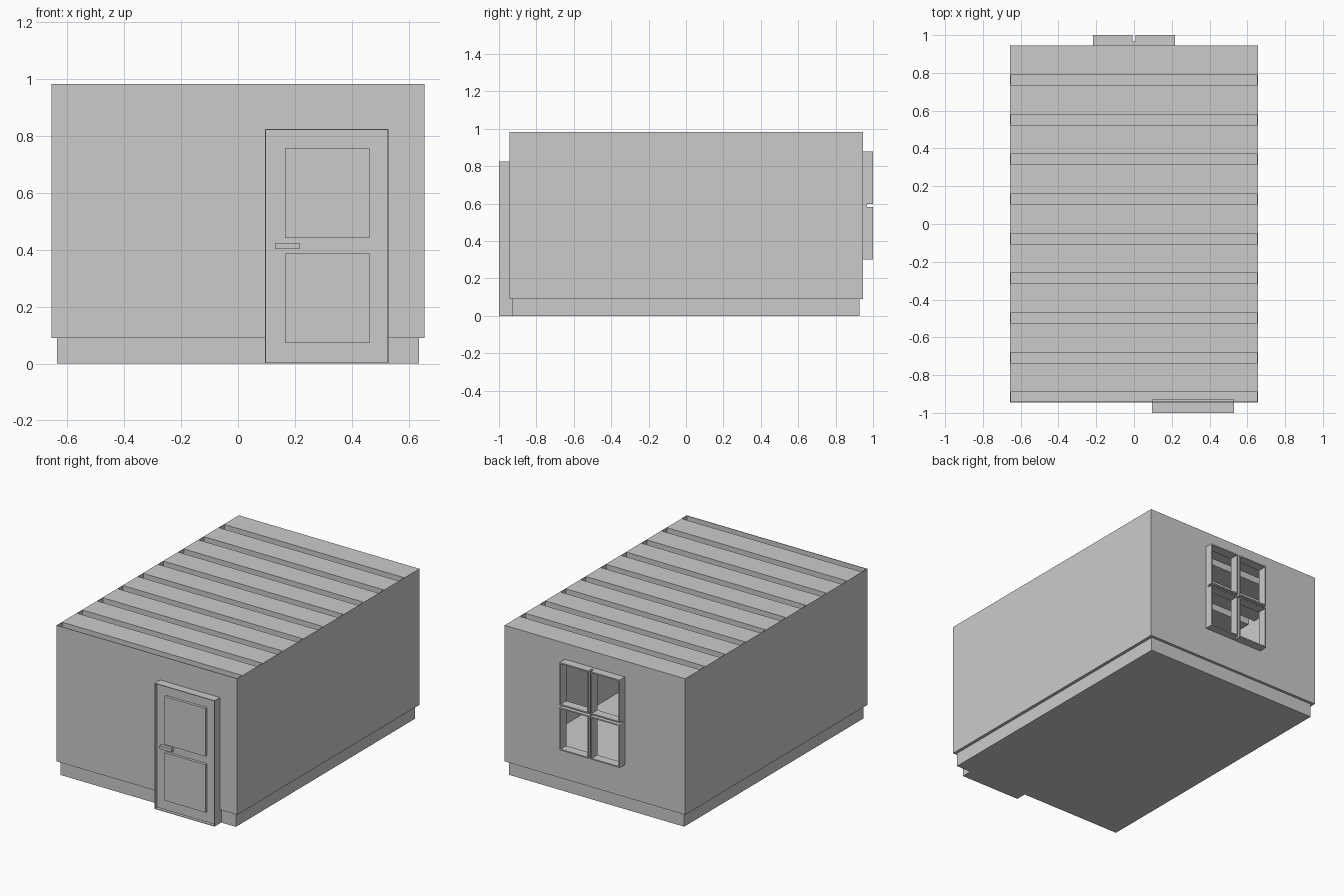
import bpy

if "Cube" in bpy.data.objects:
    bpy.data.objects.remove(bpy.data.objects["Cube"])


def make(name, verts, faces):
    mesh = bpy.data.meshes.new(name)
    mesh.from_pydata(verts, [], faces)
    mesh.update()
    ob = bpy.data.objects.new(name, mesh)
    bpy.context.collection.objects.link(ob)
    return ob


def box(name, x0, x1, y0, y1, z0, z1):
    verts = [(x, y, z) for z in (z0, z1) for x, y in ((x0, y0), (x1, y0), (x1, y1), (x0, y1))]
    faces = [(3, 2, 1, 0), (4, 5, 6, 7)]
    faces += [(i, (i + 1) % 4, (i + 1) % 4 + 4, i + 4) for i in range(4)]
    return make(name, verts, faces)


def frame(name, outer, inner, y0, y1):
    """Rectangular plate in the XZ plane with a rectangular hole; rects are x0, x1, z0, z1."""
    def loop(r, y):
        return [(r[0], y, r[2]), (r[1], y, r[2]), (r[1], y, r[3]), (r[0], y, r[3])]
    verts = loop(outer, y0) + loop(inner, y0) + loop(outer, y1) + loop(inner, y1)
    faces = []
    for i in range(4):
        j = (i + 1) % 4
        faces += [(i, j, j + 4, i + 4), (i + 8, i + 12, j + 12, j + 8),
                  (i, i + 8, j + 8, j), (i + 4, j + 4, j + 12, i + 12)]
    return make(name, verts, faces)


W, L, T = 0.656, 0.945, 0.004      # half width, half length, wall thickness
Z0, Z1 = 0.09, 0.983               # wall bottom and top

# Plinth and floor
box("plinth", -0.636, 0.636, -0.93, 0.927, 0, Z0)
box("floor", -W, W, -L, L, Z0, Z0 + T)

# Thin walls; the back one has the window opening
WIN = (-0.218, 0.218, 0.302, 0.878)
for side, s in (("left", -1), ("right", 1)):
    a, b = sorted((s * W, s * (W - T)))
    box(side + "_wall", a, b, -L, L, Z0, Z1)
box("front_wall", -W + T, W - T, -L, -L + T, Z0, Z1)
frame("back_wall", (-W + T, W - T, Z0, Z1), WIN, L - T, L)

# Roof slats with open gaps
for k in range(9):
    y = -0.89 + 0.21 * k
    box(f"roof_slat_{k + 1}", -W + T, W - T, y, min(y + 0.155, L - T), Z1 - 0.053, Z1)

# Window: four thin casements around a recessed cross bar
g, t, mid = 0.007, 0.008, 0.59
for i, (xa, xb) in enumerate(((WIN[0], -g), (g, WIN[1]))):
    for j, (za, zb) in enumerate(((WIN[2], mid - g), (mid + g, WIN[3]))):
        frame(f"window_casement_{i}_{j}", (xa, xb, za, zb),
              (xa + t, xb - t, za + t, zb - t), L - T, 1.0)
box("window_mullion", -g, g, L - T, 0.967, WIN[2], WIN[3])
box("window_crossbar", WIN[0], WIN[1], L - T, 0.967, mid - g, mid + g)

# Door: rim, slab, raised panels and handle
D = (0.095, 0.53, 0.0, 0.826)
r = 0.004
frame("door_rim", D, (D[0] + r, D[1] - r, D[2] + r, D[3] - r), -1.0, -0.93)
box("door_slab", D[0] + r, D[1] - r, -0.98, -0.93, D[2] + r, D[3] - r)
for name, za, zb in (("lower", 0.073, 0.387), ("upper", 0.441, 0.756)):
    box(f"door_panel_{name}", 0.165, 0.462, -0.998, -0.98, za, zb)
box("door_handle", 0.13, 0.217, -1.0, -0.98, 0.403, 0.425)
